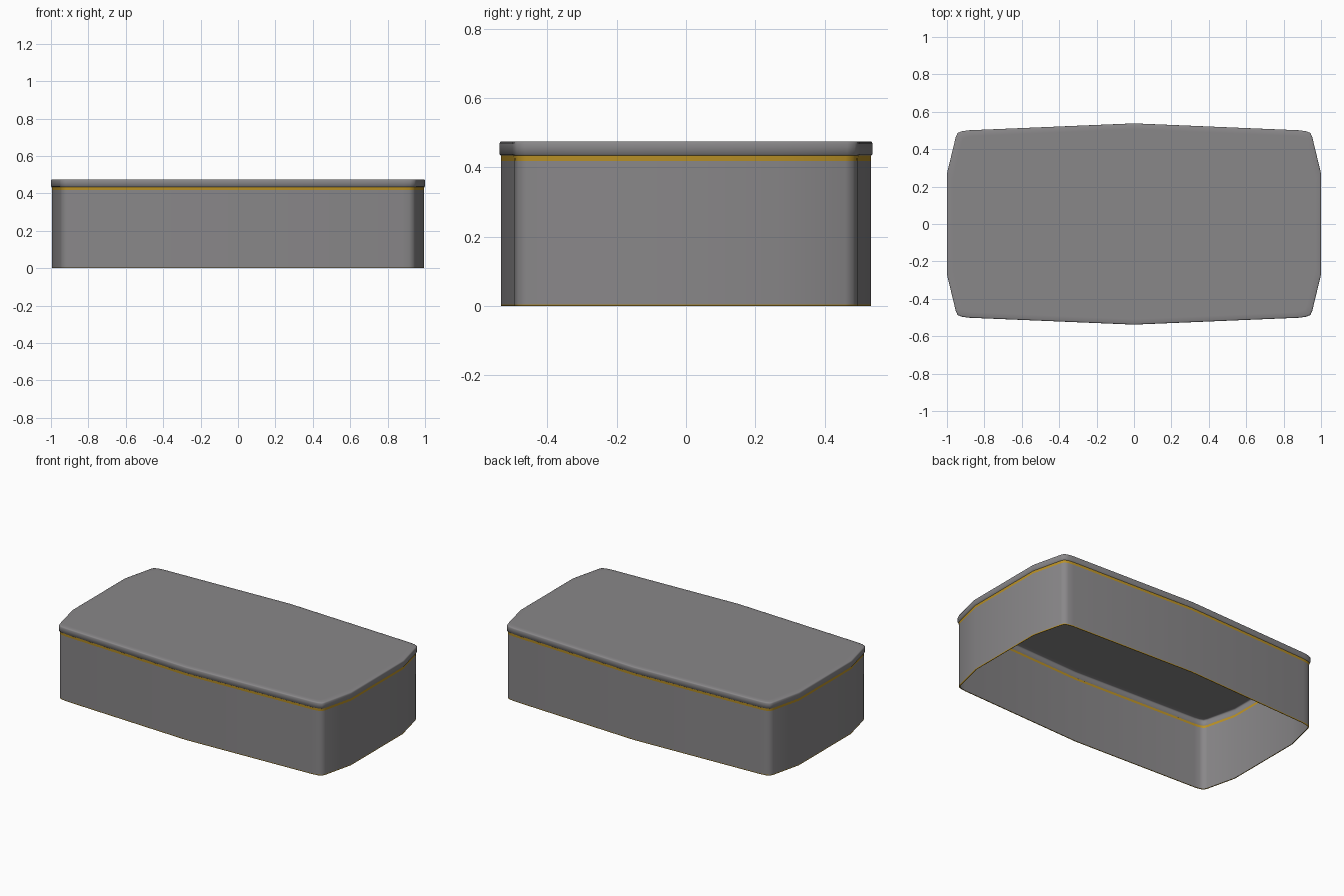
import bpy, bmesh, math

if "Cube" in bpy.data.objects:
    bpy.data.objects.remove(bpy.data.objects["Cube"])


def material(name, col):
    m = bpy.data.materials.new(name)
    m.diffuse_color = (*col, 1)
    m.use_nodes = True
    m.node_tree.nodes["Principled BSDF"].inputs["Base Color"].default_value = m.diffuse_color
    return m


grey = material("warm_grey", (0.25, 0.243, 0.25))
gold = material("gold", (0.50, 0.29, 0.02))

# Quarter outline of the box, mirrored into the four quadrants
quarter = [(1.0, 0.27), (0.953, 0.465), (0.943, 0.487), (0.92, 0.496),
           (0.885, 0.501), (0.0, 0.538)]
outline = (quarter
           + [(-x, y) for x, y in reversed(quarter[:-1])]
           + [(-x, -y) for x, y in quarter]
           + [(x, -y) for x, y in reversed(quarter[:-1])])


def inset(x, y, d):
    sx = 0 if abs(x) < 1e-6 else math.copysign(1, x)
    return x - sx * d, y - math.copysign(d, y)


def shell(name, levels, mat, cap=False):
    """Loft the outline through (z, inset) levels as a thin open shell."""
    bm = bmesh.new()
    rings = []
    for z, d in levels:
        rings.append([bm.verts.new((*inset(x, y, d), z)) for x, y in outline])
    n = len(outline)
    for a, b in zip(rings, rings[1:]):
        for i in range(n):
            j = (i + 1) % n
            bm.faces.new((a[i], a[j], b[j], b[i]))
    if cap:
        bm.faces.new(rings[-1])
    for f in bm.faces:
        f.smooth = True
    me = bpy.data.meshes.new(name)
    bm.to_mesh(me)
    bm.free()
    me.materials.append(mat)
    ob = bpy.data.objects.new(name, me)
    bpy.context.collection.objects.link(ob)
    return ob


# Open-bottomed side walls
shell("box_wall", [(0.005, 0.005), (0.418, 0.005)], grey)
# Gold rim along the bottom edge
shell("bottom_rim", [(0.0, 0.010), (0.0, 0.005), (0.005, 0.005)], gold)
# Gold band just under the lid
shell("gold_band", [(0.418, 0.005), (0.434, 0.004)], gold)
# Lid with a softened top edge
shell("lid", [(0.434, 0.004), (0.437, 0.0), (0.468, 0.0), (0.473, 0.002),
              (0.475, 0.006), (0.475, 0.03)], grey, cap=True)
